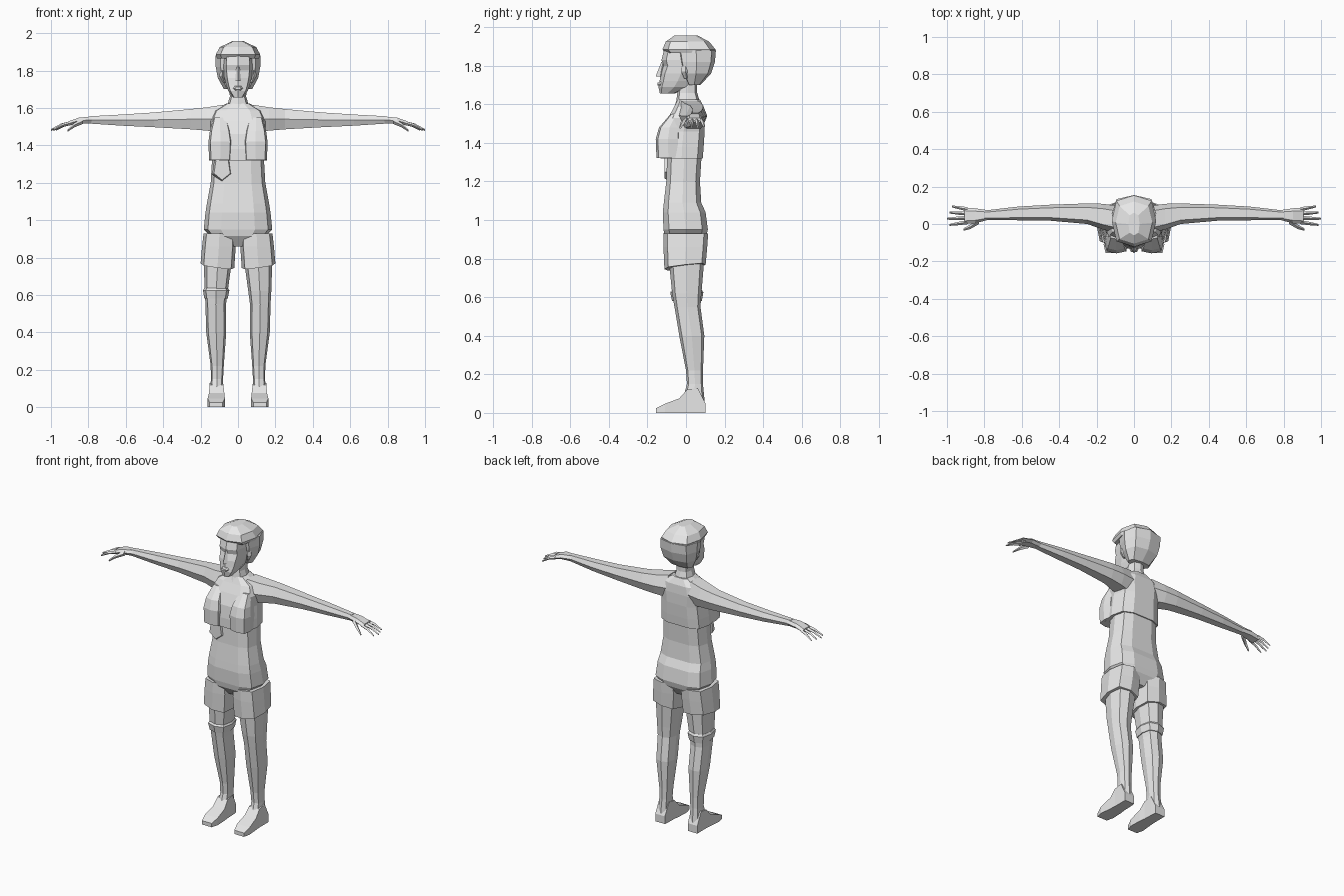
import bpy, bmesh
from math import cos, sin, pi, copysign

cube = bpy.data.objects.get("Cube")
if cube:
    bpy.data.objects.remove(cube)

grey = bpy.data.materials.new("plain_grey")
grey.use_nodes = True
grey.diffuse_color = (.8, .8, .8, 1)
grey.node_tree.nodes["Principled BSDF"].inputs["Base Color"].default_value = grey.diffuse_color


def mix(start, end, t):
    """Go from start at t = -1 to end at t = 1."""
    return (start + end + t * (end - start)) / 2


# Cross-sections: each returns a function that places a unit outline in space
def level(height, outer, front, back, inner=None, tilt=0):
    left_edge = -outer if inner is None else inner
    return lambda u, v: (mix(left_edge, outer, u), mix(front, back, v), height + tilt * (u + v))


def arm_cut(reach, front, back, low, high):
    return lambda u, v: (reach, mix(front, back, u), mix(low, high, v))


def depth_cut(along, inner, outer, low, high):
    return lambda u, v: (mix(inner, outer, u), along, mix(low, high, v))


def finger_cut(reach, along, height, radius):
    return arm_cut(reach, along - radius, along + radius, height - radius, height + radius)


def loft(name, sections, sides=8, roundness=.7, turn=0, side=1):
    """Skin the sections into a capped, flat-faced part; side=-1 mirrors it."""
    outline = []
    for i in range(sides):
        angle = 2 * pi * (i + turn) / sides
        outline.append([copysign(abs(k) ** roundness, k) for k in (cos(angle), sin(angle))])
    bm = bmesh.new()
    loops = []
    for place in sections:
        points = [place(u, v) for u, v in outline]
        loops.append([bm.verts.new((x * side, y, z)) for x, y, z in points])
    for lower, upper in zip(loops, loops[1:]):
        for i in range(sides):
            j = (i + 1) % sides
            bm.faces.new((lower[i], lower[j], upper[j], upper[i]))
    bm.faces.new(loops[0])
    bm.faces.new(loops[-1])
    bmesh.ops.recalc_face_normals(bm, faces=bm.faces)
    mesh = bpy.data.meshes.new(name)
    bm.to_mesh(mesh)
    bm.free()
    mesh.materials.append(grey)
    bpy.context.collection.objects.link(bpy.data.objects.new(name, mesh))


# Head and face
loft("head", [
    level(height=1.655, outer=.025, front=-.135, back=-.06),
    level(height=1.69, outer=.052, front=-.143, back=.02),
    level(height=1.72, outer=.063, front=-.137, back=.05),
    level(height=1.76, outer=.073, front=-.132, back=.08),
    level(height=1.8, outer=.078, front=-.118, back=.1),
    level(height=1.83, outer=.079, front=-.127, back=.1),
    level(height=1.89, outer=.076, front=-.112, back=.1)])
loft("nose", [
    level(height=1.745, outer=.016, front=-.157, back=-.11),
    level(height=1.82, outer=.008, front=-.128, back=-.11)], sides=4, roundness=1)
loft("lips", [
    depth_cut(along=-.149, inner=-.016, outer=.016, low=1.698, high=1.712),
    depth_cut(along=-.13, inner=-.026, outer=.026, low=1.69, high=1.72)], sides=6)

# Hair: a mass behind the face and a cap with an overhanging fringe
loft("hair_back", [
    level(height=1.7, outer=.075, front=.01, back=.075),
    level(height=1.76, outer=.108, front=-.025, back=.13),
    level(height=1.82, outer=.119, front=-.04, back=.15),
    level(height=1.88, outer=.119, front=-.05, back=.155)])
loft("hair_cap", [
    level(height=1.865, outer=.112, front=-.105, back=.15),
    level(height=1.885, outer=.119, front=-.122, back=.153),
    level(height=1.925, outer=.098, front=-.105, back=.12),
    level(height=1.957, outer=.03, front=-.06, back=.06)])
loft("neck", [
    level(height=1.56, outer=.1, front=-.07, back=.085),
    level(height=1.62, outer=.056, front=-.05, back=.07),
    level(height=1.66, outer=.044, front=-.045, back=.058),
    level(height=1.75, outer=.045, front=-.03, back=.058)])

# Torso: cropped top over the waist and hips
loft("cropped_top", [
    level(height=1.32, outer=.155, front=-.135, back=.09),
    level(height=1.38, outer=.152, front=-.135, back=.095),
    level(height=1.46, outer=.145, front=-.125, back=.1),
    level(height=1.53, outer=.155, front=-.095, back=.1),
    level(height=1.585, outer=.13, front=-.065, back=.095),
    level(height=1.625, outer=.06, front=-.045, back=.075)], sides=10, roundness=.6)
loft("waist_and_hips", [
    level(height=.86, outer=.035, front=-.07, back=.07),
    level(height=.915, outer=.15, front=-.113, back=.108),
    level(height=.95, outer=.183, front=-.12, back=.117),
    level(height=1.04, outer=.174, front=-.124, back=.105),
    level(height=1.09, outer=.166, front=-.118, back=.082),
    level(height=1.2, outer=.146, front=-.105, back=.075),
    level(height=1.34, outer=.138, front=-.1, back=.084)], sides=10, roundness=.6)
loft("waist_pouch", [
    depth_cut(along=-.112, inner=.04, outer=.13, low=1.215, high=1.34),
    depth_cut(along=-.08, inner=.03, outer=.14, low=1.2, high=1.36)],
    sides=5, turn=.75, side=-1)

for side, word in ((1, "left"), (-1, "right")):
    loft(word + "_bust", [
        level(height=1.322, inner=.035, outer=.155, front=-.153, back=-.03),
        level(height=1.42, inner=.03, outer=.158, front=-.157, back=-.03),
        level(height=1.48, inner=.04, outer=.15, front=-.14, back=-.03),
        level(height=1.55, inner=.06, outer=.13, front=-.08, back=-.02)],
        roundness=.55, side=side)
    loft(word + "_ear", [
        level(height=1.735, inner=.065, outer=.08, front=-.01, back=.015),
        level(height=1.77, inner=.07, outer=.1, front=-.025, back=.02),
        level(height=1.8, inner=.07, outer=.095, front=-.025, back=.02)],
        sides=4, side=side)

    # Shorts, leg and foot
    loft(word + "_shorts_leg", [
        level(height=.757, inner=.02, outer=.2, front=-.112, back=.102, tilt=.012),
        level(height=.86, inner=.012, outer=.192, front=-.117, back=.11),
        level(height=.93, inner=.015, outer=.184, front=-.118, back=.115)],
        roundness=.6, side=side)
    loft(word + "_leg", [
        level(height=.06, inner=.08, outer=.15, front=-.02, back=.097),
        level(height=.15, inner=.08, outer=.145, front=.005, back=.088),
        level(height=.22, inner=.076, outer=.146, front=0, back=.088),
        level(height=.4, inner=.063, outer=.17, front=-.035, back=.095),
        level(height=.55, inner=.064, outer=.174, front=-.06, back=.075),
        level(height=.62, inner=.055, outer=.178, front=-.072, back=.08),
        level(height=.8, inner=.03, outer=.184, front=-.09, back=.095)], side=side)
    loft(word + "_foot", [
        depth_cut(along=.1, inner=.083, outer=.152, low=0, high=.05),
        depth_cut(along=.06, inner=.08, outer=.152, low=0, high=.13),
        depth_cut(along=.005, inner=.078, outer=.152, low=0, high=.12),
        depth_cut(along=-.035, inner=.073, outer=.155, low=0, high=.075),
        depth_cut(along=-.11, inner=.07, outer=.162, low=0, high=.047),
        depth_cut(along=-.155, inner=.082, outer=.152, low=0, high=.025)],
        sides=4, turn=.5, roundness=0, side=side)

    # Arm and hand
    loft(word + "_arm", [
        arm_cut(reach=.08, front=-.05, back=.095, low=1.46, high=1.625),
        arm_cut(reach=.165, front=-.03, back=.108, low=1.472, high=1.61),
        arm_cut(reach=.25, front=0, back=.11, low=1.48, high=1.6),
        arm_cut(reach=.45, front=.018, back=.103, low=1.493, high=1.58),
        arm_cut(reach=.62, front=.02, back=.093, low=1.502, high=1.568),
        arm_cut(reach=.8, front=.022, back=.072, low=1.515, high=1.557)],
        sides=6, side=side)
    loft(word + "_palm", [
        arm_cut(reach=.78, front=.022, back=.074, low=1.516, high=1.556),
        arm_cut(reach=.85, front=.004, back=.084, low=1.515, high=1.55),
        arm_cut(reach=.905, front=0, back=.088, low=1.504, high=1.53)],
        sides=6, side=side)
    for i, label in enumerate(("index", "middle", "ring", "little")):
        root, tip = .01 + .023 * i, .033 * i - .005
        length = .11 - .013 * abs(i - 1)
        loft(f"{word}_{label}_finger", [
            finger_cut(reach=.89, along=root, height=1.52, radius=.011),
            finger_cut(reach=.89 + length / 2, along=mix(root, tip, 0), height=1.508, radius=.009),
            finger_cut(reach=.89 + length, along=tip, height=1.482, radius=.005)],
            sides=4, side=side)
    loft(word + "_thumb", [
        finger_cut(reach=.83, along=.015, height=1.53, radius=.016),
        finger_cut(reach=.875, along=-.015, height=1.508, radius=.012),
        finger_cut(reach=.912, along=-.03, height=1.478, radius=.006)], sides=4, side=side)

# Band around the right thigh
loft("thigh_band", [
    level(height=.58, inner=.055, outer=.18, front=-.072, back=.082),
    level(height=.625, inner=.046, outer=.187, front=-.082, back=.09),
    level(height=.638, inner=.054, outer=.18, front=-.072, back=.082)], side=-1)
